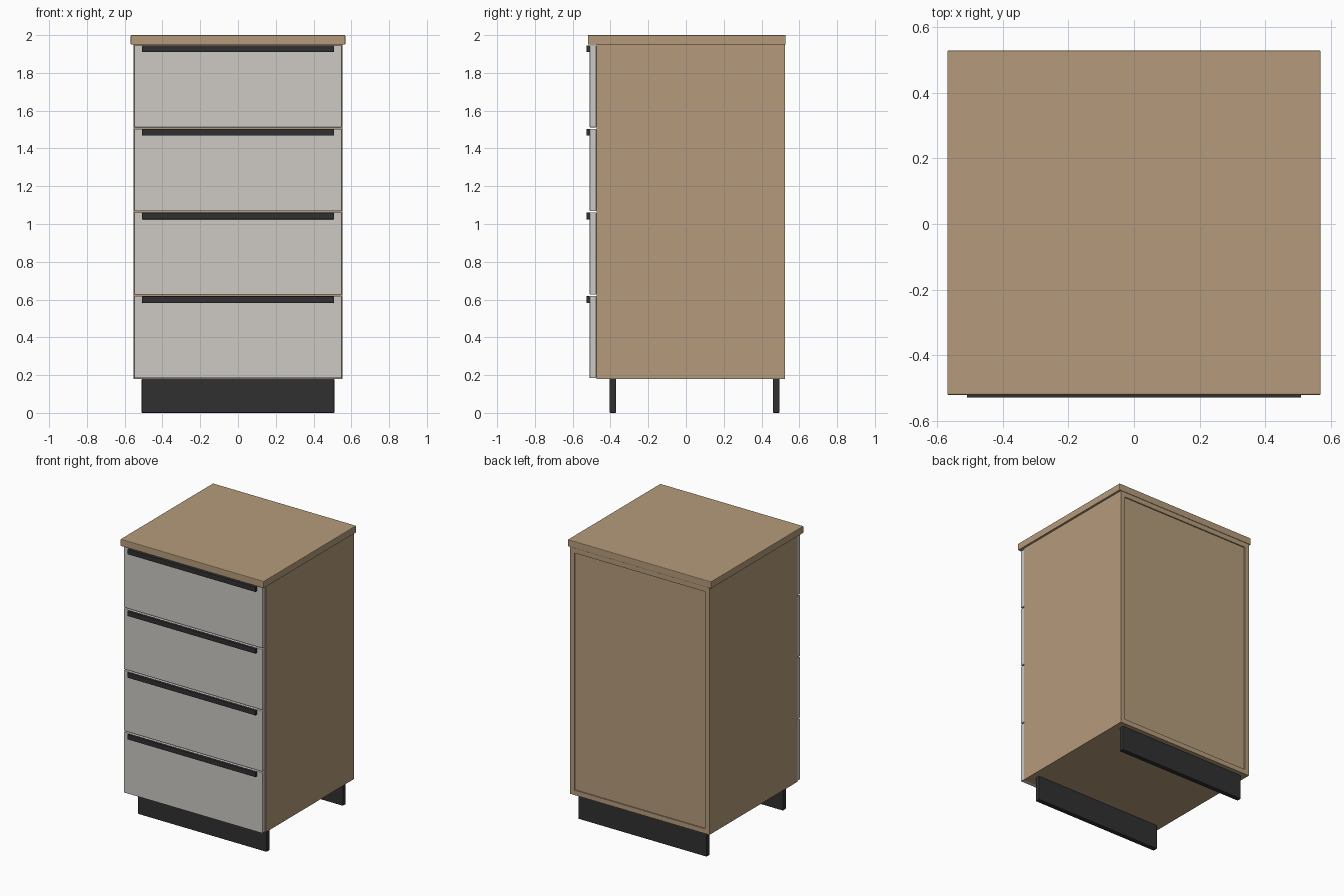
import bpy

if "Cube" in bpy.data.objects:
    bpy.data.objects.remove(bpy.data.objects["Cube"])


def material(name, rgb):
    m = bpy.data.materials.new(name)
    m.diffuse_color = (*rgb, 1)
    m.use_nodes = True
    m.node_tree.nodes["Principled BSDF"].inputs["Base Color"].default_value = m.diffuse_color
    return m


WOOD = material("wood", (0.46, 0.33, 0.20))
PALE = material("pale_front", (0.61, 0.59, 0.56))
DARK = material("dark_trim", (0.03, 0.03, 0.03))


def box(name, x, y, z, mat, bevel=0.0):
    """Box from (min, max) ranges, with an optional small chamfer."""
    bpy.ops.mesh.primitive_cube_add(
        size=1, location=[(r[0] + r[1]) / 2 for r in (x, y, z)])
    ob = bpy.context.object
    ob.name = name
    ob.scale = [r[1] - r[0] for r in (x, y, z)]
    bpy.ops.object.transform_apply(location=False, rotation=False, scale=True)
    ob.data.materials.append(mat)
    if bevel:
        mod = ob.modifiers.new("edge", 'BEVEL')
        mod.width = bevel
        mod.segments = 2
    return ob


W, T = 0.553, 0.035            # carcass half width, board thickness
FRONT, BACK = -0.474, 0.525
BASE, TOP = 0.18, 1.95
IN = W - T

# Carcass boards
box("left_side", (-W, -IN), (FRONT, BACK), (BASE, TOP), WOOD)
box("right_side", (IN, W), (FRONT, BACK), (BASE, TOP), WOOD)
box("bottom_board", (-IN, IN), (FRONT, BACK), (BASE, BASE + T), WOOD)
box("top_board", (-IN, IN), (FRONT, BACK), (TOP - T, TOP), WOOD)
box("back_panel", (-IN, IN), (BACK - 0.025, BACK - 0.008),
    (BASE + T, TOP - T), WOOD)

# Overhanging worktop
box("worktop", (-0.568, 0.568), (-0.52, 0.528), (TOP, 2.0), WOOD, 0.004)

# Four drawers: front and full-width handle, with a rail behind each gap
PITCH, GAP = 0.4425, 0.008
for i in range(4):
    z0 = 0.184 + i * PITCH
    z1 = z0 + PITCH - GAP
    box(f"drawer_front_{i + 1}", (-0.55, 0.55), (-0.51, FRONT - 0.001),
        (z0, z1), PALE, 0.003)
    box(f"drawer_handle_{i + 1}", (-0.508, 0.508), (-0.528, -0.508),
        (z1 - 0.036, z1 - 0.001), DARK, 0.002)
    if i < 3:
        box(f"drawer_rail_{i + 1}", (-IN, IN), (FRONT, FRONT + 0.05),
            (z1 - 0.014, z1 + GAP + 0.014), WOOD)

# Front and rear plinths
box("front_plinth", (-0.51, 0.51), (-0.405, -0.37), (0, BASE), DARK, 0.004)
box("rear_plinth", (-0.51, 0.51), (0.46, 0.495), (0, BASE), DARK, 0.004)
